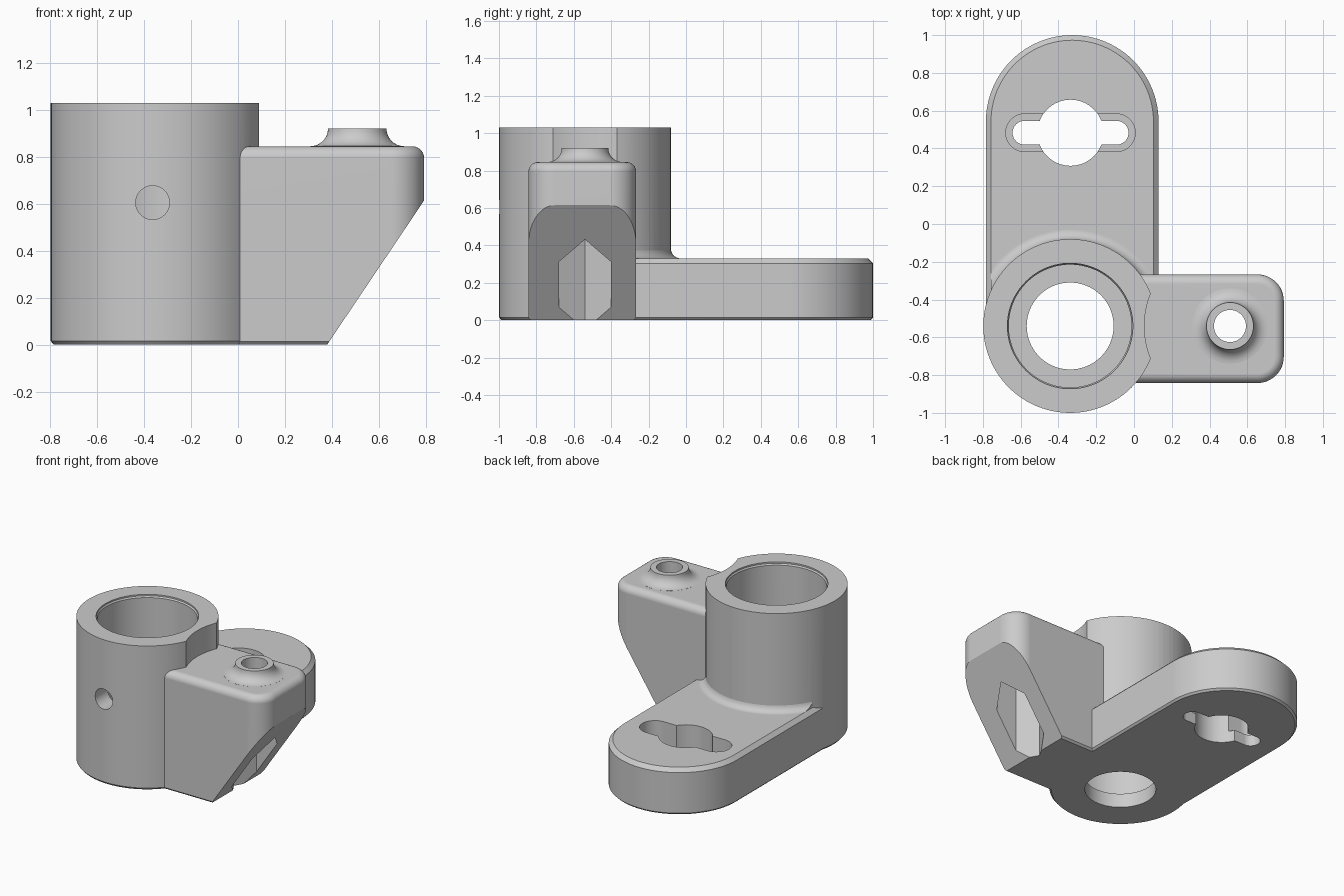
import bpy, bmesh
from math import pi, sin, cos, radians
from mathutils import Matrix, Vector

if "Cube" in bpy.data.objects:
    bpy.data.objects.remove(bpy.data.objects["Cube"])

grey = bpy.data.materials.new("plain_grey")
grey.use_nodes = True
grey.diffuse_color = (0.6, 0.6, 0.6, 1)
grey.node_tree.nodes["Principled BSDF"].inputs["Base Color"].default_value = (0.6, 0.6, 0.6, 1)

TOWER = (-0.338, -0.54)
BOSS = (0.508, -0.54)
KEY = (-0.336, 0.483)


def finish(bm, name, matrix=None):
    if matrix:
        bm.transform(matrix)
    bmesh.ops.recalc_face_normals(bm, faces=bm.faces)
    mesh = bpy.data.meshes.new(name)
    bm.to_mesh(mesh)
    bm.free()
    mesh.materials.append(grey)
    ob = bpy.data.objects.new(name, mesh)
    bpy.context.collection.objects.link(ob)
    return ob


def arc(cx, cy, r, start, end, steps):
    angles = [radians(start + (end - start) * i / steps) for i in range(steps + 1)]
    return [(cx + r * cos(a), cy + r * sin(a)) for a in angles]


def prism(name, outline, z0, z1, top=0, bottom=0, segments=1, matrix=None):
    """Extrude an outline upward, with optional top and bottom edge bevels."""
    bm = bmesh.new()
    base = bm.faces.new([bm.verts.new((x, y, z0)) for x, y in outline])
    ext = bmesh.ops.extrude_face_region(bm, geom=[base], use_keep_orig=True)
    up = [g for g in ext["geom"] if isinstance(g, bmesh.types.BMVert)]
    bmesh.ops.translate(bm, verts=up, vec=(0, 0, z1 - z0))
    bmesh.ops.recalc_face_normals(bm, faces=bm.faces)
    for level, size, seg in ((z0, bottom, 1), (z1, top, segments)):
        if size:
            edges = [e for e in bm.edges if all(abs(v.co.z - level) < 1e-5 for v in e.verts)]
            bmesh.ops.bevel(bm, geom=edges, offset=size, segments=seg, profile=0.5, affect='EDGES')
    return finish(bm, name, matrix)


def lathe(name, centre, profile, sides=96):
    """Capped solid of revolution from (radius, height) pairs, bottom to top."""
    bm = bmesh.new()
    rings = [[bm.verts.new((*p, z)) for p in arc(*centre, r, 0, 360 - 360 / sides, sides - 1)]
             for r, z in profile]
    for low, high in zip(rings, rings[1:]):
        for i in range(sides):
            j = (i + 1) % sides
            bm.faces.new((low[i], low[j], high[j], high[i]))
    bm.faces.new(rings[0][::-1])
    bm.faces.new(rings[-1])
    return finish(bm, name)


def combine(target, other, operation):
    mod = target.modifiers.new("boolean", 'BOOLEAN')
    mod.operation, mod.object, mod.solver = operation, other, 'EXACT'
    deps = bpy.context.evaluated_depsgraph_get()
    deps.update()
    mesh = bpy.data.meshes.new_from_object(target.evaluated_get(deps))
    target.modifiers.clear()
    target.data = mesh
    bpy.data.objects.remove(other)


def capsule(name, half, r, z0, z1, turn):
    outline = arc(half - r, 0, r, -90, 90, 16) + arc(r - half, 0, r, 90, 270, 16)
    place = Matrix.Translation((*KEY, 0)) @ Matrix.Rotation(turn, 4, 'Z')
    return prism(name, outline, z0, z1, matrix=place)


# Tower with a scallop giving clearance around the boss
body = lathe("bracket_body", TOWER, [(0.447, 0), (0.46, 0.015), (0.46, 1.03)])
combine(body, lathe("scallop", BOSS, [(0.453, 0.82), (0.453, 1.2)]), 'DIFFERENCE')

# Round-ended base plate
plate = prism("plate", [(-0.784, -0.54), (0.13, -0.54)] + arc(-0.327, 0.543, 0.457, 0, 180, 48),
              0, 0.33, top=0.027, bottom=0.013)
combine(body, plate, 'UNION')

# Fillet between tower and plate, limited to the plate width
fillet = lathe("fillet", TOWER, [(0.512, 0.28)] +
               arc(0.512, 0.383, 0.053, -90, -180, 8))
clip = prism("clip", [(-0.757, -0.5), (0.103, -0.5), (0.103, 0.3), (-0.757, 0.3)], 0.2, 0.6)
combine(fillet, clip, 'INTERSECT')
combine(body, fillet, 'UNION')

# Side arm with rounded edges and a sloping underside
arm = prism("arm", [(-0.2, -0.842), *arc(0.653, -0.702, 0.14, -90, 0, 12),
                    *arc(0.653, -0.407, 0.14, 0, 90, 12), (-0.2, -0.267)],
            0, 0.845, top=0.05, bottom=0.013, segments=6)
slope = prism("slope", [(0.298, -0.122), (1.5, -0.122), (1.5, 1.666)], -1, 1,
              matrix=Matrix.Rotation(pi / 2, 4, 'X'))
combine(arm, slope, 'DIFFERENCE')
boss = lathe("boss", BOSS, [(0.2, 0.8)] + arc(0.2, 0.921, 0.0755, -90, -180, 8), 64)
combine(arm, boss, 'UNION')
combine(body, arm, 'UNION')

# Stepped bore, bolt hole, hexagonal pocket and set-screw hole
cutters = [
    lathe("bore", TOWER, [(0.325, 0.1), (0.325, 1.01), (0.332, 1.02), (0.332, 1.2)]),
    lathe("lower_hole", TOWER, [(0.23, -0.2), (0.23, 0.3)]),
    lathe("bolt_hole", BOSS, [(0.085, -0.2), (0.085, 1.2)], 48),
    lathe("hex_pocket", BOSS, [(0.162, -0.2), (0.162, 0.6)], 6),
    prism("screw_hole", arc(-0.364, 0.605, 0.072, 0, 352.5, 47), 0.54, 1.3,
          matrix=Matrix.Rotation(pi / 2, 4, 'X')),
    lathe("key_centre", KEY, [(0.175, -0.2), (0.175, 0.6)], 64),
]
# Cross-shaped slots, wider above a thin lower lip
for turn in (0, pi / 2):
    cutters.append(capsule("narrow_slot", 0.307, 0.063, -0.2, 0.6, turn))
    cutters.append(capsule("wide_slot", 0.343, 0.1, 0.08, 0.6, turn))
for cutter in cutters:
    combine(body, cutter, 'DIFFERENCE')

# Smooth curved surfaces, keep machined edges crisp
bpy.ops.object.select_all(action='DESELECT')
body.select_set(True)
bpy.context.view_layer.objects.active = body
bpy.ops.object.shade_smooth_by_angle(angle=radians(25))
weighted = body.modifiers.new("weighted_normals", 'WEIGHTED_NORMAL')
weighted.keep_sharp = True
